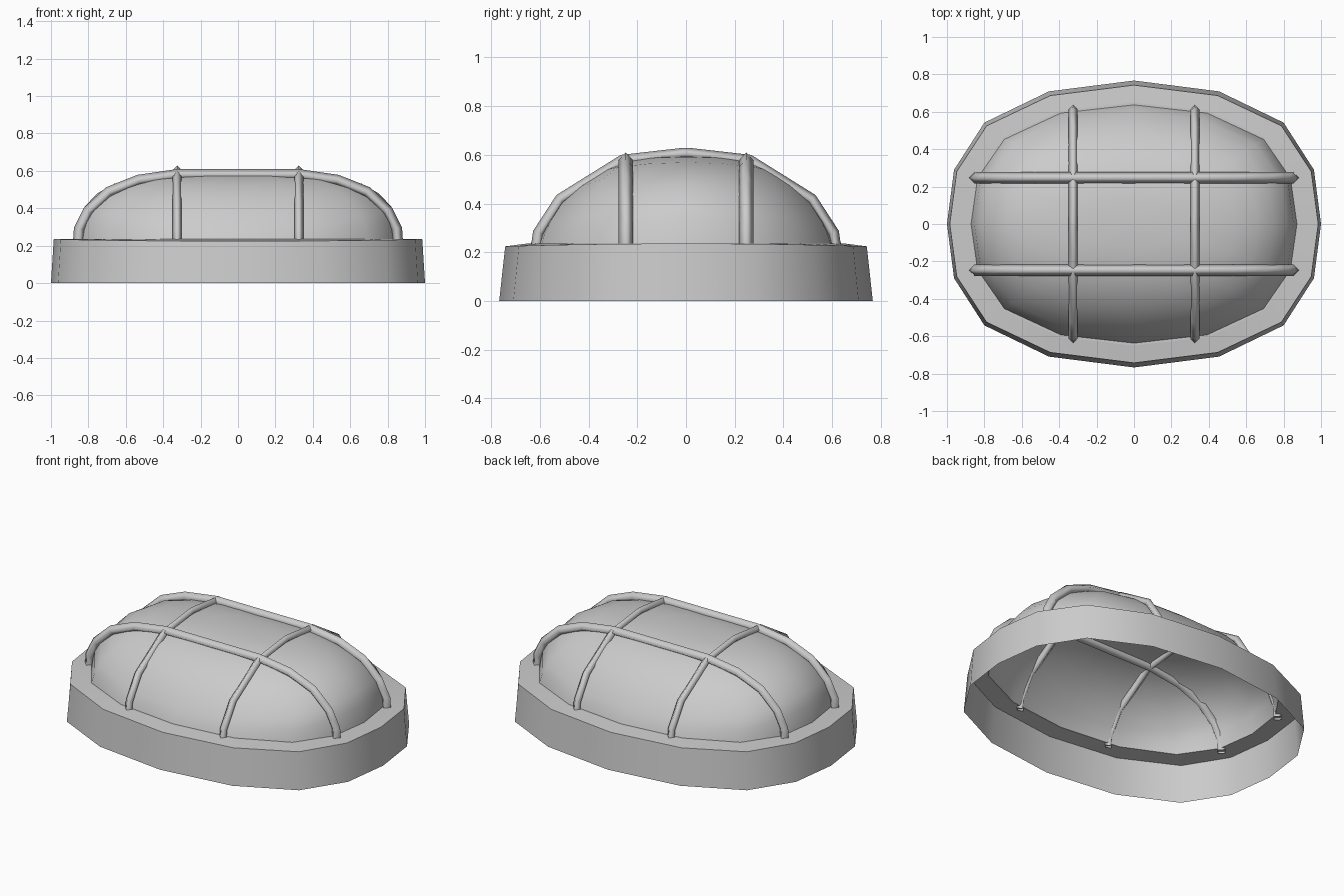
import bpy, bmesh, math

if "Cube" in bpy.data.objects:
    bpy.data.objects.remove(bpy.data.objects["Cube"])

# Quarter of the 16-sided outlines, from +x round to +y
OUTER = [(1.0, 0), (0.962, 0.29), (0.80, 0.542), (0.455, 0.709), (0, 0.767)]
INNER = [(0.88, 0), (0.845, 0.25), (0.70, 0.462), (0.395, 0.605), (0, 0.65)]
RIM_Z, DOME_H = 0.236, 0.363


def full_outline(q):
    half = q + [(-x, y) for x, y in reversed(q[:-1])]
    return half + [(x, -y) for x, y in reversed(half[1:-1])]


def smooth(ob, angle):
    bpy.ops.object.select_all(action='DESELECT')
    ob.select_set(True)
    bpy.context.view_layer.objects.active = ob
    bpy.ops.object.shade_smooth_by_angle(angle=math.radians(angle))


def loft(name, rings, cap=None, angle=30):
    bm = bmesh.new()
    loops = [[bm.verts.new(p) for p in r] for r in rings]
    n = len(rings[0])
    for a, b in zip(loops, loops[1:]):
        for i in range(n):
            j = (i + 1) % n
            bm.faces.new((a[i], a[j], b[j], b[i]))
    if cap:
        top = bm.verts.new(cap)
        for i in range(n):
            bm.faces.new((loops[-1][i], loops[-1][(i + 1) % n], top))
    me = bpy.data.meshes.new(name)
    bm.to_mesh(me)
    bm.free()
    ob = bpy.data.objects.new(name, me)
    bpy.context.collection.objects.link(ob)
    smooth(ob, angle)


def bar(name, half_path, place, radius):
    pts = [(-t, z) for t, z in reversed(half_path)] + half_path
    cu = bpy.data.curves.new(name, 'CURVE')
    cu.dimensions = '3D'
    cu.bevel_depth = radius
    cu.bevel_resolution = 0
    sp = cu.splines.new('POLY')
    sp.points.add(len(pts) - 1)
    for p, (t, z) in zip(sp.points, pts):
        p.co = (*place(t, z), 1)
    ob = bpy.data.objects.new(name, cu)
    bpy.context.collection.objects.link(ob)
    bpy.ops.object.select_all(action='DESELECT')
    ob.select_set(True)
    bpy.context.view_layer.objects.active = ob
    bpy.ops.object.convert(target='MESH')
    smooth(bpy.context.object, 95)


outer, inner = full_outline(OUTER), full_outline(INNER)

# Open-bottomed rim: tapered wall and slightly dished flange
loft("base_rim", [
    [(x, y, 0) for x, y in outer],
    [(x * 0.985, y * 0.968, RIM_Z - 0.02 * y * y) for x, y in outer],
    [(x, y, RIM_Z) for x, y in inner]], angle=40)


# Glass dome: full and rounded along its length, more sloping across
def dome_point(x, y, s):
    u, v = (x / 0.88) ** 2, (y / 0.65) ** 2
    w = u / (u + v)
    f = max(0, 1 - s ** (2.9 + 0.8 * w)) ** (0.88 - 0.42 * w)
    return (x * s * 0.99, y * s * 0.98, RIM_Z + DOME_H * f)


scales = (1, 0.98, 0.94, 0.86, 0.76, 0.62, 0.44, 0.22)
loft("glass_dome", [inner_ring for inner_ring in
     [[(x, y, RIM_Z) for x, y in inner]] +
     [[dome_point(x, y, s) for x, y in inner] for s in scales]],
     cap=(0, 0, RIM_Z + DOME_H), angle=60)

# Cage of two long bars and two cross bars
LONG = [(0.32, 0.58), (0.53, 0.55), (0.69, 0.487), (0.80, 0.385), (0.848, 0.29), (0.852, 0.222)]
CROSS = [(0.01, 0.605), (0.26, 0.577), (0.515, 0.418), (0.605, 0.28), (0.613, 0.222)]
for side, s in (("a", -1), ("b", 1)):
    bar("long_bar_" + side, LONG, lambda t, z: (t, s * 0.247, z), 0.03)
    bar("cross_bar_" + side, CROSS, lambda t, z: (s * 0.325, t, z), 0.024)
